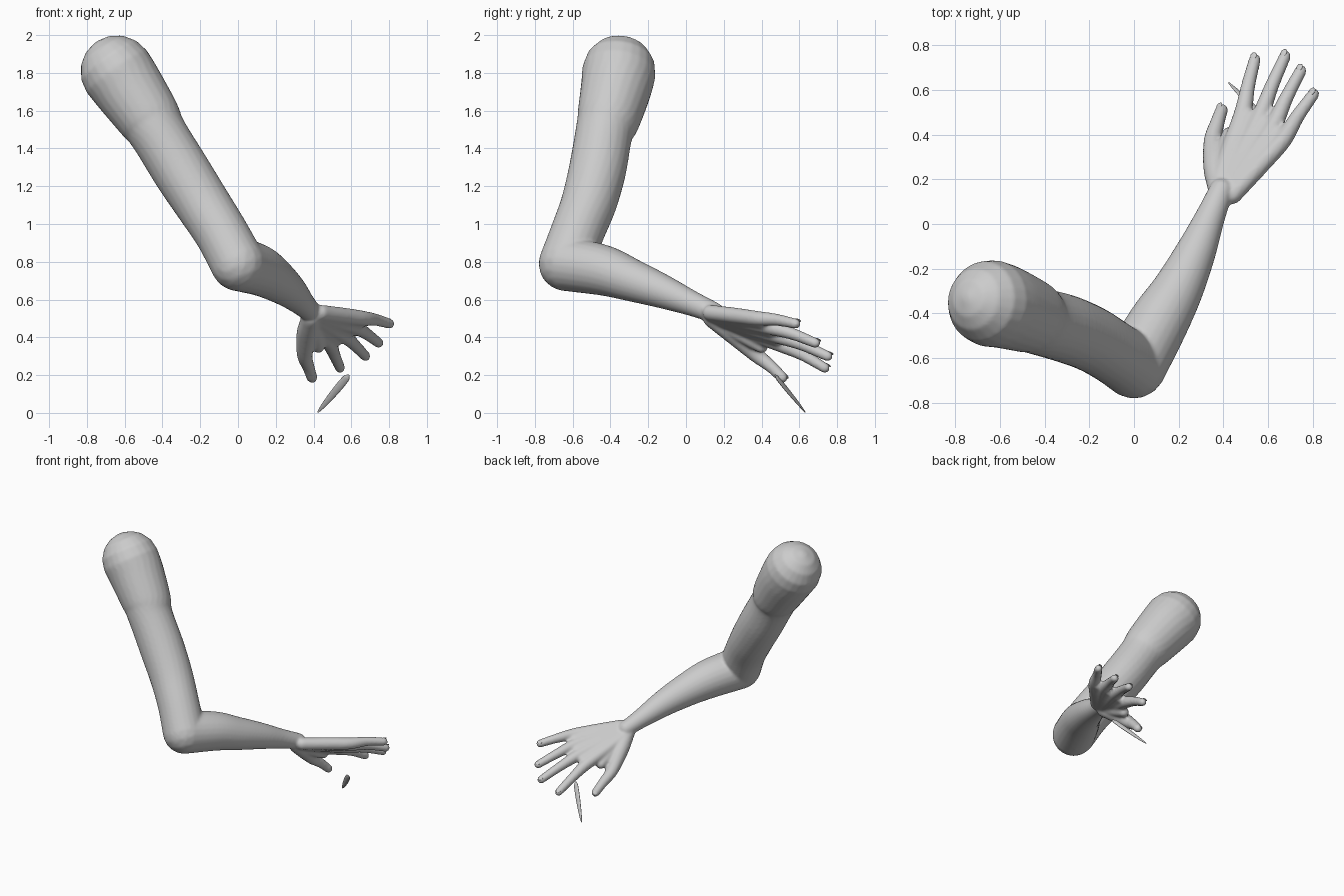
import bpy, bmesh, math
from mathutils import Vector, Matrix

cube = bpy.data.objects.get("Cube")
if cube:
    bpy.data.objects.remove(cube)

skin = bpy.data.materials.new("pale_grey")
skin.use_nodes = True
GREY = (0.6, 0.6, 0.6, 1)
skin.diffuse_color = GREY
skin.node_tree.nodes["Principled BSDF"].inputs["Base Color"].default_value = GREY


def spline(pts, steps=6):
    """Smooth samples through (x, y, z, radius) points."""
    p = [Vector(q) for q in pts]
    p = [p[0] * 2 - p[1]] + p + [p[-1] * 2 - p[-2]]
    out = []
    for a, b, c, d in zip(p, p[1:], p[2:], p[3:]):
        for i in range(steps):
            t = i / steps
            out.append((b * 2 + (c - a) * t + (a * 2 - b * 5 + c * 4 - d) * t * t
                        + (b * 3 - a - c * 3 + d) * t ** 3) / 2)
    return out + [p[-2]]


def limb(bm, pts, sides=24):
    """Round-ended tube through the given points."""
    path = spline(pts)
    rings = []
    last = len(path) - 1
    for i, s in enumerate(path):
        way = (path[min(i + 1, last)].xyz - path[max(i - 1, 0)].xyz).normalized()
        sweep = [0]
        if i == 0:
            sweep = [-85, -65, -45, -22, 0]
        elif i == last:
            sweep = [0, 22, 45, 65, 85]
        for deg in sweep:
            a = math.radians(deg)
            centre, r = s.xyz + way * s.w * math.sin(a), s.w * math.cos(a)
            q = way.to_track_quat('Z', 'Y')
            rings.append([bm.verts.new(centre + q @ Vector((r * math.cos(k), r * math.sin(k), 0)))
                          for k in (math.tau * j / sides for j in range(sides))])
    for lo, hi in zip(rings, rings[1:]):
        for j in range(sides):
            k = (j + 1) % sides
            bm.faces.new((lo[j], lo[k], hi[k], hi[j]))
    bm.faces.new(rings[0][::-1])
    bm.faces.new(rings[-1])


def finish(bm, name):
    mesh = bpy.data.meshes.new(name)
    bm.to_mesh(mesh)
    bm.free()
    mesh.materials.append(skin)
    mesh.shade_smooth()
    obj = bpy.data.objects.new(name, mesh)
    bpy.context.collection.objects.link(obj)
    return obj


# Upper arm with shoulder cap, then forearm
bm = bmesh.new()
limb(bm, [(-.64, -.355, 1.805, .195), (-.58, -.37, 1.72, .188), (-.47, -.41, 1.56, .168),
          (-.42, -.435, 1.475, .152), (-.3, -.47, 1.28, .152), (-.19, -.515, 1.11, .147),
          (-.09, -.575, .955, .142), (0, -.635, .79, .145)])
limb(bm, [(0, -.635, .79, .145), (.11, -.44, .755, .134), (.195, -.295, .705, .114),
          (.274, -.13, .645, .091), (.34, .03, .58, .067), (.39, .15, .53, .055)])

# Fingers: wrist start, knuckle, tip centre
V = Vector
fingers = [
    (V((.37, .15, .5)), V((.485, .49, .365)), V((.54, .735, .238))),
    (V((.4, .14, .51)), V((.56, .47, .41)), V((.675, .75, .3))),
    (V((.42, .135, .52)), V((.62, .43, .455)), V((.745, .685, .37))),
    (V((.44, .13, .53)), V((.665, .375, .5)), V((.802, .58, .472))),
]
back = V((-.33, .47, .82)).normalized()
for wrist, knuckle, tip in fingers:
    mid = knuckle.lerp(tip, .5) + back * .008
    limb(bm, [(*wrist, .042), (*wrist.lerp(knuckle, .55), .043), (*knuckle, .04),
              (*mid, .032), (*tip, .027)])

# Palm filling between the finger bones
for (w1, k1, _), (w2, k2, _) in zip(fingers, fingers[1:]):
    w, k = (w1 + w2) / 2, (k1 + k2) / 2
    limb(bm, [(*w, .04), (*w.lerp(k, .5), .042), (*k, .034)])

# Thumb and its web
thumb_tip = V((.392, .51, .187))
limb(bm, [(.385, .14, .5, .05), (.365, .25, .42, .055), (.353, .37, .31, .042),
          (.372, .45, .245, .033), (*thumb_tip, .029)])
limb(bm, [(.39, .2, .47, .045), (.41, .32, .4, .042), (.425, .4, .35, .034)])

arm = finish(bm, "arm_and_hand")
fuse = arm.modifiers.new("fuse", 'REMESH')
fuse.mode = 'VOXEL'
fuse.voxel_size = .009
fuse.use_smooth_shade = True
soft = arm.modifiers.new("soften", 'SMOOTH')
soft.factor = .5
soft.iterations = 7

# Fingernails
nails = bmesh.new()
thumb_back = V((-.55, .55, .62))
for base, tip, up in [(k, t, back) for _, k, t in fingers] + [(V((.372, .45, .245)), thumb_tip, thumb_back)]:
    along = (tip - base).normalized()
    up = (up - along * up.dot(along)).normalized()
    frame = Matrix((up.cross(along), along, up)).transposed().to_4x4()
    spot = Matrix.Translation(tip + up * .023 + along * .006)
    bmesh.ops.create_uvsphere(nails, u_segments=16, v_segments=8, radius=1,
                              matrix=spot @ frame @ Matrix.Diagonal((.015, .018, .004, 1)))
finish(nails, "fingernails")

# Loose flat sliver below the hand
bm = bmesh.new()
low, high = V((.425, .63, .006)), V((.582, .475, .195))
length = (high - low).length
limb(bm, [(0, 0, 0, .005), (0, 0, length * .2, .013), (0, 0, length * .6, .02),
          (0, 0, length * .92, .019), (0, 0, length, .01)])
axis = (high - low).normalized()
thin = axis.cross(V((.78, 0, -.62))).normalized()
frame = Matrix((thin.cross(axis), thin, axis)).transposed().to_4x4()
bm.transform(Matrix.Translation(low) @ frame @ Matrix.Diagonal((1, .4, 1, 1)))
bmesh.ops.recalc_face_normals(bm, faces=bm.faces)
finish(bm, "loose_sliver")
